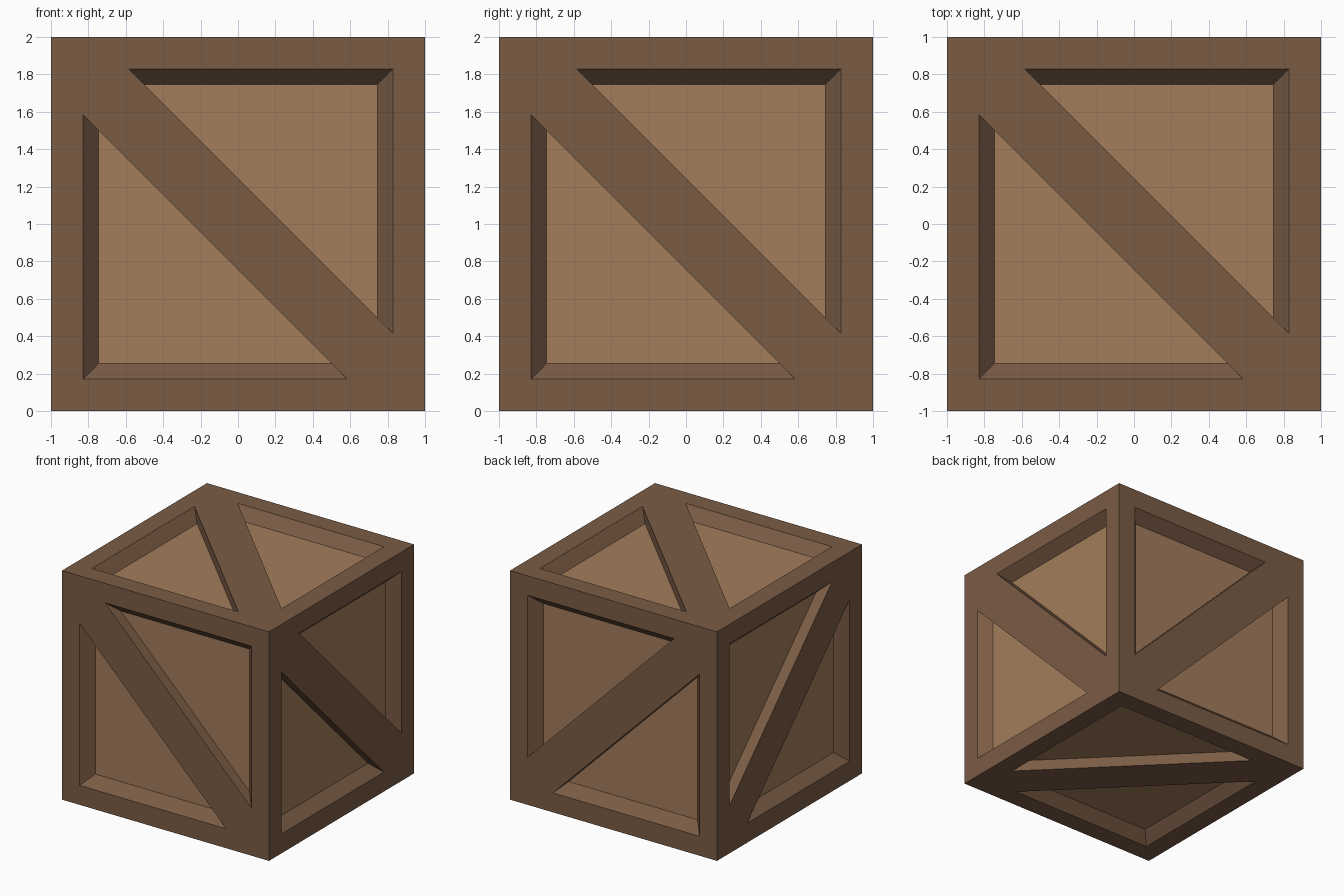
import bpy, bmesh
from mathutils import Vector

if "Cube" in bpy.data.objects:
    bpy.data.objects.remove(bpy.data.objects["Cube"])

B, I, D, K = 0.83, 0.745, 0.095, 0.245   # border edge, panel edge, recess depth, half beam offset


def material(name, colour):
    m = bpy.data.materials.new(name)
    m.diffuse_color = (*colour, 1)
    m.use_nodes = True
    m.node_tree.nodes["Principled BSDF"].inputs["Base Color"].default_value = m.diffuse_color
    return m


dark = material("dark_wood", (0.196, 0.107, 0.060))
light = material("light_wood", (0.367, 0.205, 0.107))


def place(k, s, u, v, w):
    """Point on the cube side facing axis k with sign s."""
    p = Vector((0, 0, 1))
    p[k] += s * w
    p[(k + 1) % 3] += u
    p[(k + 2) % 3] += v
    return p


def finish(name, bm, mat):
    bmesh.ops.remove_doubles(bm, verts=bm.verts, dist=1e-5)
    me = bpy.data.meshes.new(name)
    bm.to_mesh(me)
    bm.free()
    me.materials.append(mat)
    bpy.context.collection.objects.link(bpy.data.objects.new(name, me))


def add_face(bm, pts, s):
    bm.faces.new([bm.verts.new(p) for p in (pts if s > 0 else pts[::-1])])


SIDES = [(k, s) for k in range(3) for s in (1, -1)]

# Inner box showing as the recessed panels
bm = bmesh.new()
bmesh.ops.create_cube(bm, size=2 * (1 - D))
bmesh.ops.translate(bm, verts=bm.verts, vec=(0, 0, 1))
finish("panels", bm, light)

# Frame: flat border plus sloping inner walls on every side
bm = bmesh.new()
for k, s in SIDES:
    rings = [[place(k, s, u * r, v * r, w) for u, v in ((-1, -1), (1, -1), (1, 1), (-1, 1))]
             for r, w in ((1, 1), (B, 1), (I, 1 - D))]
    for a, b in zip(rings, rings[1:]):
        for i in range(4):
            j = (i + 1) % 4
            add_face(bm, [a[i], a[j], b[j], b[i]], s)
finish("frame", bm, dark)

# Diagonal beam on every side, flush with the frame
outline = [(-B, B), (-B, B - K), (B - K, -B), (B, -B), (B, K - B), (K - B, B)]
outline[1], outline[2] = (-B, B - K), (B - K, -B)
for n, (k, s) in enumerate(SIDES):
    bm = bmesh.new()
    top = [place(k, s, u, v, 1) for u, v in outline]
    low = [place(k, s, u, v, 1 - D) for u, v in outline]
    add_face(bm, top, s)
    for i in (1, 4):            # the two long walls
        add_face(bm, [low[i], low[i + 1], top[i + 1], top[i]], s)
    finish(f"diagonal_beam_{n + 1}", bm, dark)
